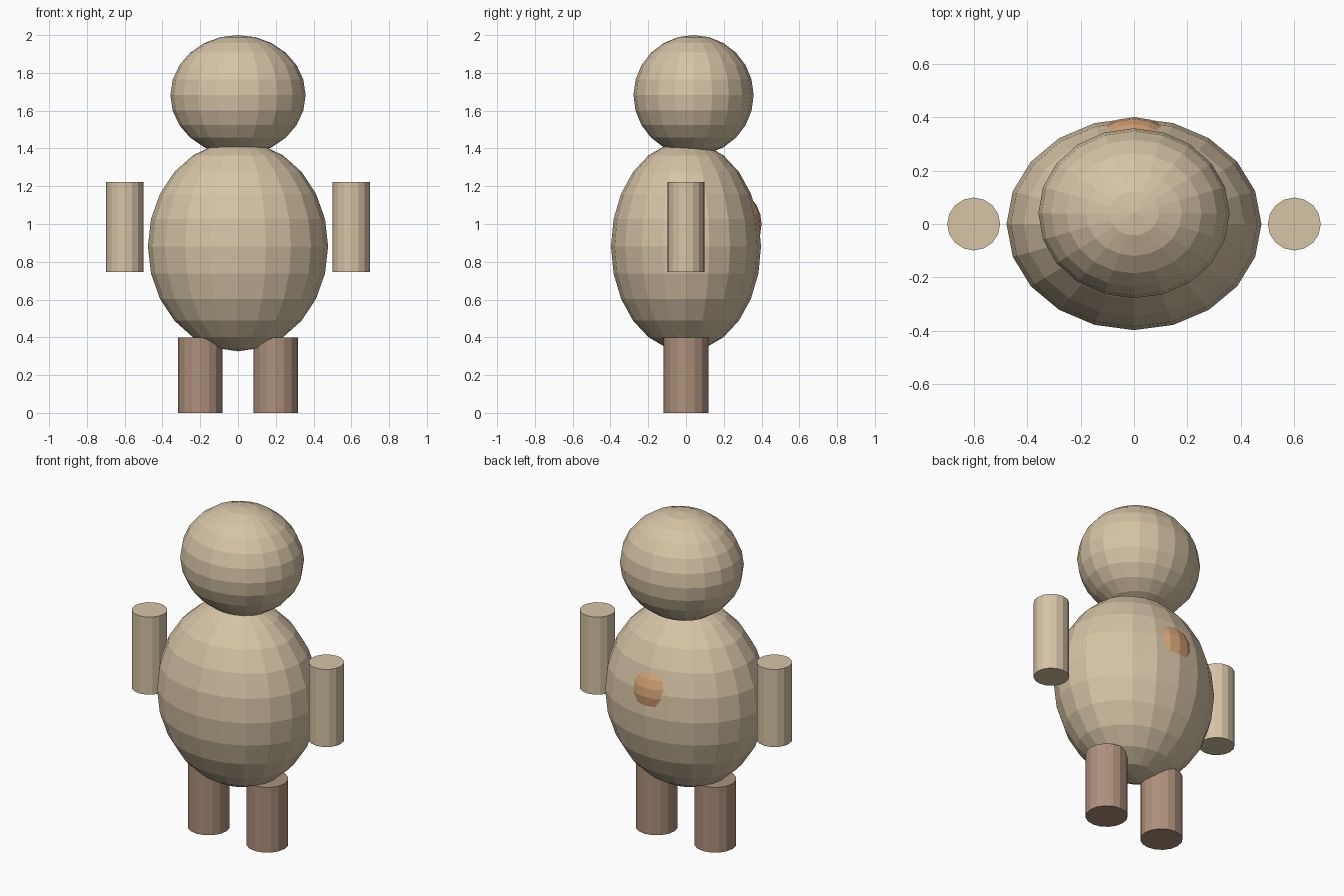
import bpy

if "Cube" in bpy.data.objects:
    bpy.data.objects.remove(bpy.data.objects["Cube"])


def material(name, rgb):
    m = bpy.data.materials.new(name)
    m.diffuse_color = (*rgb, 1)
    m.use_nodes = True
    m.node_tree.nodes["Principled BSDF"].inputs["Base Color"].default_value = m.diffuse_color
    return m


tan = material("tan", (0.67, 0.55, 0.38))
brown = material("brown", (0.42, 0.28, 0.20))
orange = material("orange", (0.66, 0.36, 0.18))


def finish(name, mat):
    ob = bpy.context.object
    ob.name = name
    ob.data.materials.append(mat)
    bpy.ops.object.transform_apply(location=False, rotation=False, scale=True)


def ellipsoid(name, centre, radii, mat):
    bpy.ops.mesh.primitive_uv_sphere_add(segments=20, ring_count=12, radius=1, location=centre)
    bpy.context.object.scale = radii
    finish(name, mat)


def post(name, x, radius, bottom, top, mat):
    bpy.ops.mesh.primitive_cylinder_add(vertices=16, radius=radius, depth=top - bottom,
                                        location=(x, 0, (bottom + top) / 2))
    finish(name, mat)


# Rounded body, head and the shallow tail bump on the back
ellipsoid("body", (0, 0, 0.882), (0.477, 0.397, 0.556), tan)
ellipsoid("head", (0, 0.04, 1.682), (0.358, 0.318, 0.318), tan)
ellipsoid("tail", (0, 0.2, 1.0), (0.2, 0.2, 0.2), orange)

# Paired arms and legs
for side, s in (("left", -1), ("right", 1)):
    post(side + "_arm", s * 0.6, 0.099, 0.746, 1.222, tan)
    post(side + "_leg", s * 0.199, 0.118, 0.0, 0.4, brown)
